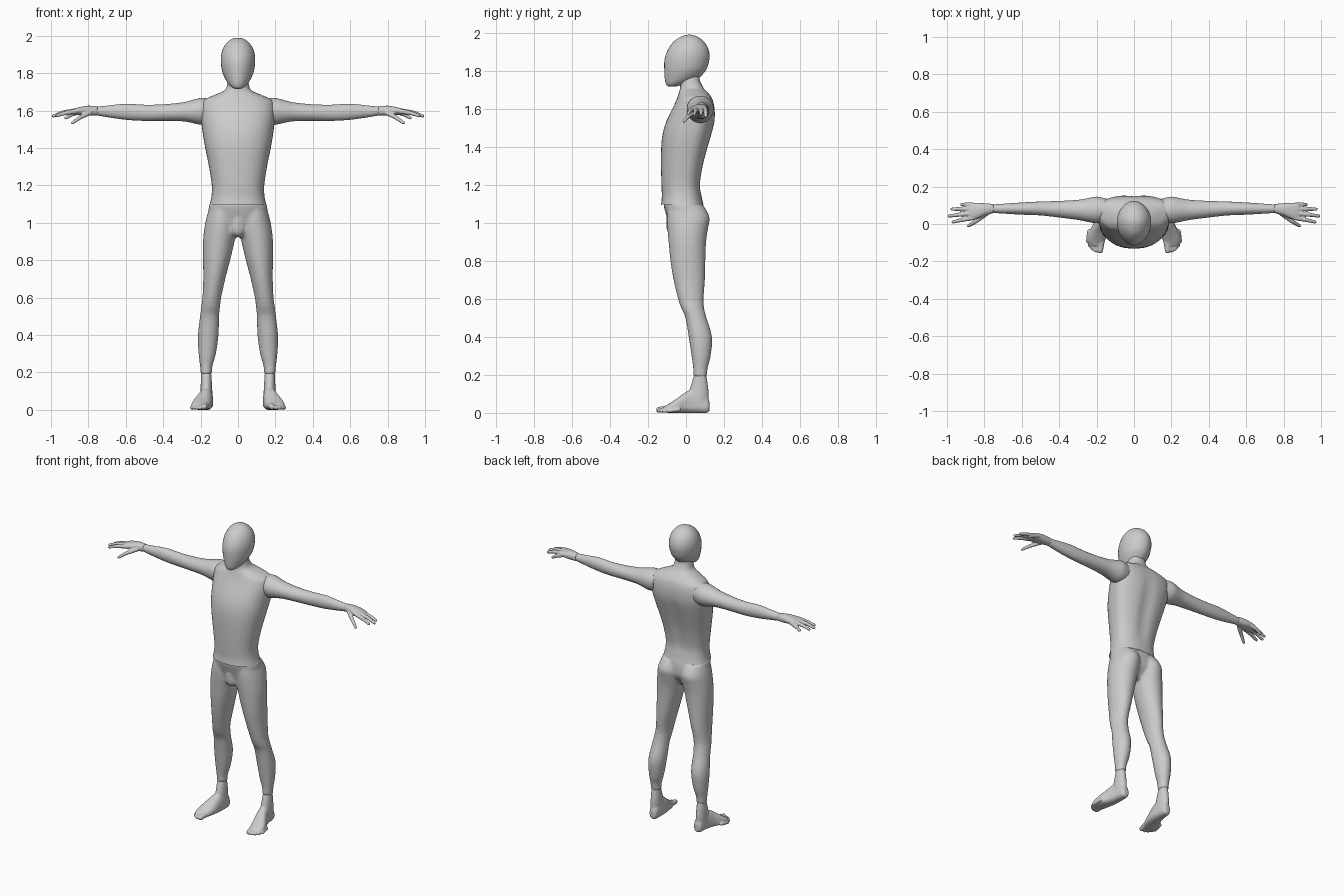
import bpy, bmesh, math
from mathutils import Vector

grey = bpy.data.materials.new("plain_grey")
grey.diffuse_color = (0.6, 0.6, 0.6, 1)

ALONG_Z = lambda u, v, t: Vector((u, v, t))
ALONG_X = lambda u, v, t: Vector((t, u, v))
ALONG_Y = lambda u, v, t: Vector((u, t, v))


def spline(a, b, c, d, f):
    return tuple(0.5 * (2 * q + (r - p) * f + (2 * p - 5 * q + 4 * r - s) * f * f
                        + (3 * q - p - 3 * r + s) * f ** 3) for p, q, r, s in zip(a, b, c, d))


def loft(bm, rings, place, n=2.0, sides=32, sub=4):
    """Skin smooth rings given as (t, u0, u1, v0, v1, v of widest point)."""
    last = len(rings) - 1
    fine = []
    for i in range(last):
        a, d = rings[max(i - 1, 0)], rings[min(i + 2, last)]
        fine += [spline(a, rings[i], rings[i + 1], d, k / sub) for k in range(sub)]
    fine.append(rings[-1])
    loops = []
    for t, u0, u1, v0, v1, vm in fine:
        loop = []
        for k in range(sides):
            c, s = math.cos(2 * math.pi * k / sides), math.sin(2 * math.pi * k / sides)
            u = (u0 + u1) / 2 + (u1 - u0) / 2 * math.copysign(abs(c) ** (2 / n), c)
            v = vm + ((v1 - vm) if s > 0 else (vm - v0)) * math.copysign(abs(s) ** (2 / n), s)
            loop.append(bm.verts.new(place(u, v, t)))
        loops.append(loop)
    faces = []
    for a, b in zip(loops, loops[1:]):
        for k in range(sides):
            m = (k + 1) % sides
            f = bm.faces.new((a[k], a[m], b[m], b[k]))
            f.smooth = True
            faces.append(f)
    faces += [bm.faces.new(loops[0]), bm.faces.new(loops[-1])]
    bmesh.ops.recalc_face_normals(bm, faces=faces)


def capsule(bm, a, ra, b, rb):
    """Tapered rounded segment between two points."""
    part = bmesh.new()
    for p, r in ((a, ra), (b, rb)):
        made = bmesh.ops.create_icosphere(part, subdivisions=2, radius=r)
        bmesh.ops.translate(part, verts=made["verts"], vec=p)
    pts = [v.co.copy() for v in part.verts]
    part.free()
    verts = [bm.verts.new(p) for p in pts]
    out = bmesh.ops.convex_hull(bm, input=verts)
    bmesh.ops.delete(bm, geom=[v for v in verts if v.is_valid and not v.link_faces], context='VERTS')
    faces = [f for f in out["geom"] if isinstance(f, bmesh.types.BMFace) and f.is_valid]
    bmesh.ops.recalc_face_normals(bm, faces=faces)


def finish(bm, name, mirror=False, voxel=0, smooth=4):
    mesh = bpy.data.meshes.new(name)
    bm.to_mesh(mesh)
    bm.free()
    mesh.materials.append(grey)
    ob = bpy.data.objects.new(name, mesh)
    bpy.context.collection.objects.link(ob)
    if mirror:
        ob.modifiers.new("mirror", 'MIRROR').use_mirror_merge = False
    if voxel:
        r = ob.modifiers.new("blend", 'REMESH')
        r.mode, r.voxel_size, r.use_smooth_shade = 'VOXEL', voxel, True
        s = ob.modifiers.new("soften", 'SMOOTH')
        s.factor, s.iterations = 0.5, smooth
    return ob


def centred(rows):
    return [(t, -r, r, v0, v1, vm) for t, r, v0, v1, vm in rows]


# Head: smooth featureless egg with a narrow jaw
bm = bmesh.new()
loft(bm, centred([
    (1.716, .016, -.092, -.055, -.075), (1.727, .036, -.104, -.015, -.06),
    (1.752, .058, -.111, .055, -.03), (1.80, .082, -.114, .103, .0),
    (1.85, .091, -.114, .121, .01), (1.89, .091, -.104, .123, .015),
    (1.93, .081, -.083, .111, .018), (1.962, .060, -.054, .085, .018),
    (1.981, .036, -.02, .055, .018), (1.988, .014, .003, .033, .018),
    (1.989, .002, .016, .02, .018)]), ALONG_Z, n=1.9)
finish(bm, "head")

# Torso with neck; shallow groove down the spine
bm = bmesh.new()
loft(bm, centred([
    (1.097, .151, -.131, .092, -.01), (1.14, .142, -.127, .082, -.01),
    (1.20, .140, -.129, .076, -.01), (1.30, .155, -.131, .092, .0),
    (1.40, .175, -.130, .118, .02), (1.47, .187, -.122, .138, .04),
    (1.53, .195, -.105, .152, .06), (1.58, .200, -.082, .154, .07),
    (1.62, .200, -.062, .149, .075), (1.655, .186, -.047, .137, .075),
    (1.685, .122, -.037, .115, .06), (1.71, .070, -.031, .092, .03),
    (1.75, .055, -.030, .073, .02), (1.79, .05, -.03, .07, .02)]), ALONG_Z, n=2.35, sides=48)
for v in bm.verts:
    if v.co.y > 0.03 and 1.15 < v.co.z < 1.66:
        fade = math.sin(math.pi * (v.co.z - 1.15) / 0.51)
        v.co.y -= 0.014 * fade * math.exp(-(v.co.x / 0.035) ** 2)
finish(bm, "torso")

# Hips and legs blended into one skin
bm = bmesh.new()
loft(bm, centred([
    (1.118, .135, -.10, .075, -.01), (1.10, .153, -.118, .09, -.01),
    (1.05, .160, -.107, .098, .0), (1.0, .160, -.090, .095, .0),
    (.96, .110, -.075, .07, .0), (.925, .05, -.045, .045, .0)]), ALONG_Z, n=2.2)
capsule(bm, Vector((0, -.062, 1.02)), .042, Vector((0, -.058, .965)), .044)
loft(bm, [
    (1.09, .012, .150, -.095, .092, .0), (1.03, .004, .168, -.100, .124, .01),
    (.97, .004, .180, -.098, .116, .01), (.90, .018, .187, -.092, .106, .01),
    (.80, .042, .187, -.082, .102, .01), (.70, .068, .186, -.066, .100, .015),
    (.60, .090, .190, -.042, .092, .02), (.55, .096, .197, -.025, .096, .03),
    (.50, .101, .203, -.003, .108, .045), (.40, .104, .214, .014, .137, .07),
    (.30, .118, .211, .029, .130, .075), (.235, .136, .203, .037, .114, .075),
    (.188, .139, .201, .039, .110, .075)], ALONG_Z)
finish(bm, "hips_and_legs", mirror=True, voxel=.0085, smooth=5)

# Arms
bm = bmesh.new()
loft(bm, [
    (.15, .015, .136, 1.530, 1.664, 1.60), (.20, .004, .146, 1.525, 1.667, 1.60),
    (.25, .012, .137, 1.535, 1.655, 1.595), (.30, .022, .129, 1.543, 1.643, 1.593),
    (.40, .035, .123, 1.545, 1.633, 1.59), (.50, .046, .120, 1.545, 1.631, 1.59),
    (.60, .050, .115, 1.551, 1.636, 1.594), (.70, .056, .108, 1.565, 1.626, 1.596),
    (.765, .060, .104, 1.576, 1.620, 1.598)], ALONG_X)
finish(bm, "arms", mirror=True)

# Hands: palm, four fingers and a thumb
bm = bmesh.new()
loft(bm, [
    (.752, .058, .107, 1.574, 1.623, 1.598), (.80, .044, .111, 1.573, 1.626, 1.60),
    (.84, .028, .113, 1.576, 1.620, 1.60), (.87, .022, .111, 1.578, 1.613, 1.597),
    (.885, .026, .106, 1.583, 1.607, 1.595)], ALONG_X, n=2.3)
fingers = [
    [(.86, .034, 1.598), (.92, .022, 1.588), (.968, .011, 1.573)],
    [(.86, .058, 1.600), (.935, .050, 1.590), (.988, .043, 1.571)],
    [(.86, .081, 1.598), (.93, .081, 1.587), (.975, .079, 1.572)],
    [(.85, .100, 1.594), (.895, .104, 1.577), (.922, .104, 1.560)],
    [(.79, .056, 1.590), (.845, .014, 1.563), (.885, -.010, 1.534)]]
for a, b, c in fingers:
    a, b, c = Vector(a), Vector(b), Vector(c)
    capsule(bm, a, .014, b, .0115)
    capsule(bm, b, .0115, c, .0085)
finish(bm, "hands", mirror=True, voxel=.004, smooth=2)

# Feet: ankle, sole and five toes
bm = bmesh.new()
loft(bm, [
    (.205, .144, .196, .045, .106, .075), (.12, .138, .200, .018, .118, .07),
    (.05, .137, .200, .0, .120, .06)], ALONG_Z)
loft(bm, [
    (.124, .150, .182, .012, .055, .03), (.108, .138, .194, .0, .09, .035),
    (.05, .133, .203, .0, .125, .035), (.0, .135, .218, .0, .110, .03),
    (-.05, .143, .243, .0, .074, .025), (-.09, .155, .250, .0, .048, .02),
    (-.118, .166, .232, .003, .032, .016)], ALONG_Y, n=2.3)
toes = [(.181, -.142, .016), (.204, -.141, .012), (.221, -.131, .0115),
        (.236, -.114, .011), (.247, -.093, .0105)]
for x, y, r in toes:
    capsule(bm, Vector((x - .008, y + .055, r + .008)), r * 1.1, Vector((x, y, r)), r)
finish(bm, "feet", mirror=True, voxel=.0045, smooth=2)
